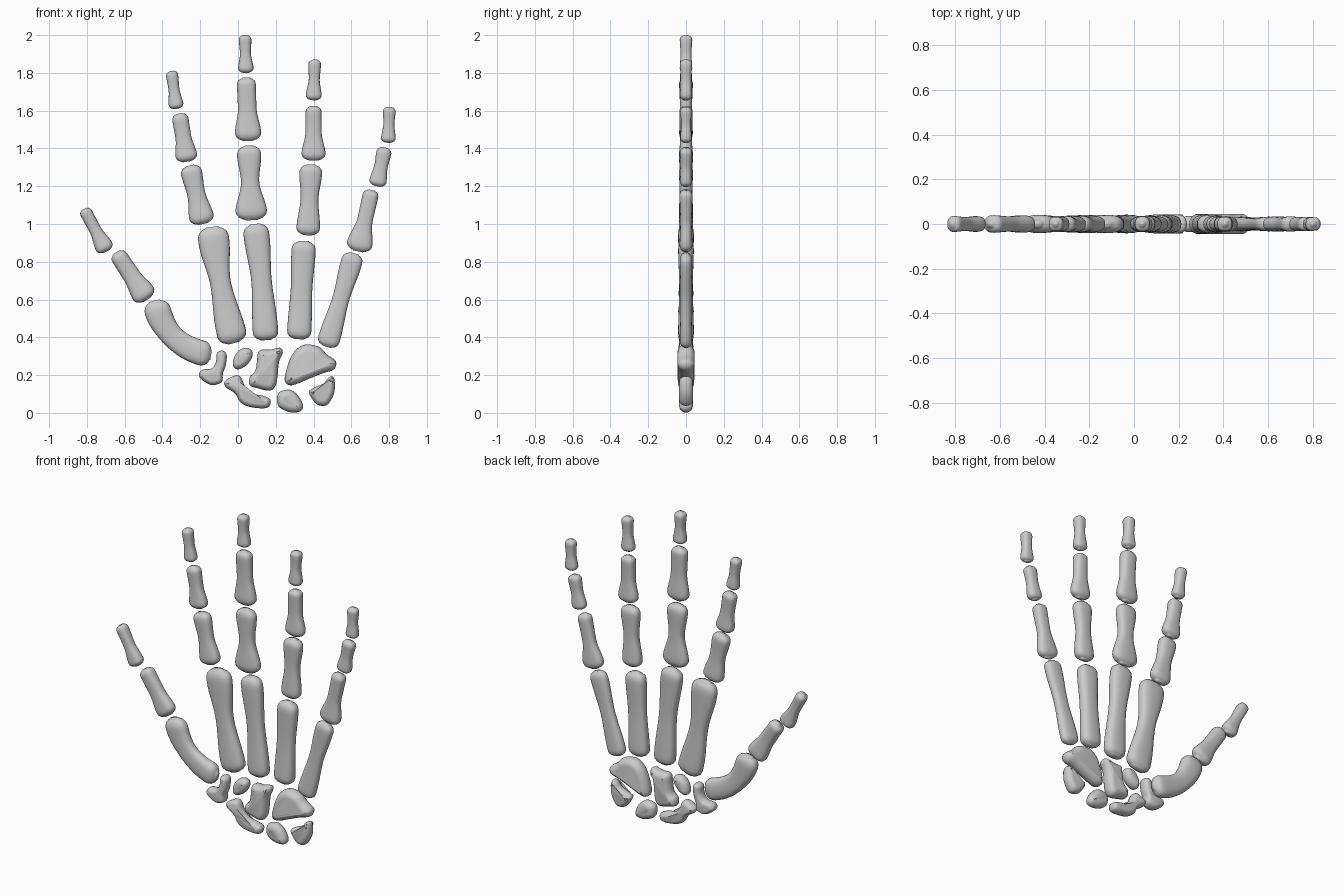
import bpy, bmesh
from math import sin, cos, pi, copysign
from mathutils import Vector

SEG = 28


def finish(name, bm):
    bmesh.ops.recalc_face_normals(bm, faces=bm.faces)
    for f in bm.faces:
        f.smooth = True
    me = bpy.data.meshes.new(name)
    bm.to_mesh(me)
    bm.free()
    ob = bpy.data.objects.new(name, me)
    bpy.context.collection.objects.link(ob)
    return ob


def skin(bm, rings):
    for a, b in zip(rings, rings[1:]):
        n = len(a)
        for i in range(n):
            bm.faces.new((a[i], a[(i + 1) % n], b[(i + 1) % n], b[i]))
    bm.faces.new(rings[0])
    bm.faces.new(rings[-1])


def smooth(x):
    x = min(1, max(0, x))
    return x * x * (3 - 2 * x)


def sgnpow(v, p):
    return copysign(abs(v) ** p, v)


# Long bone: base and tip points, half widths at base / shaft / tip, depth, sideways bow
def long_bone(name, bx, bz, tx, tz, wb, wm, wt, depth, bow=0.0):
    base, tip = Vector((bx, 0, bz)), Vector((tx, 0, tz))
    axis = tip - base
    length = axis.length
    axis.normalize()
    side = Vector((axis.z, 0, -axis.x))
    ts = [0.0, .006, .02, .045, .08, .12] + [.17 + .055 * i for i in range(13)]
    ts += [.88, .92, .955, .98, .994, 1.0]
    bm = bmesh.new()
    rings = []
    for t in ts:
        if t < .52:
            w = wb + (wm - wb) * smooth((t - .1) / .42)
        else:
            w = wm + (wt - wm) * smooth((t - .52) / .36)
        # rounded ends
        cap = 1
        for d, r in ((t * length, wb * .65), ((1 - t) * length, wt * .75)):
            if d < r:
                cap *= max(.12, (1 - (1 - d / r) ** 2.3)) ** (1 / 2.3)
        dep = depth * (1 - .14 * sin(pi * t) ** 2)
        b = bow * 4 * t * (1 - t)
        # keep sections square to the bowed centre line
        tangent = (axis * length + side * bow * 4 * (1 - 2 * t)).normalized()
        across = Vector((tangent.z, 0, -tangent.x))
        c = base + axis * length * t + side * b
        ring = []
        for i in range(SEG):
            a = 2 * pi * i / SEG
            u, v = sgnpow(cos(a), .78), sgnpow(sin(a), .78)
            ring.append(bm.verts.new(c + across * u * w * cap + Vector((0, v * dep * cap, 0))))
        rings.append(ring)
    skin(bm, rings)
    return finish(name, bm)


# Wrist bone: smooth closed outline, rounded off toward front and back
def pebble(name, pts, depth=.04, rnd=.035):
    p = [Vector((x, 0, z)) for x, z in pts]
    n = len(p)
    line = []
    for i in range(n):
        a, b, c, d = p[i - 1], p[i], p[(i + 1) % n], p[(i + 2) % n]
        for k in range(4):
            t = k / 4
            line.append(.5 * (2 * b + (c - a) * t + (2 * a - 5 * b + 4 * c - d) * t * t
                              + (3 * b - a - 3 * c + d) * t ** 3))
    m = len(line)
    normals = []
    for i in range(m):
        tan = (line[(i + 1) % m] - line[i - 1]).normalized()
        normals.append(Vector((tan.z, 0, -tan.x)))   # outlines run clockwise: inward
    bm = bmesh.new()
    rings = []
    for k in range(11):
        a = -pi / 2 + pi * k / 10
        inset = rnd * (1 - cos(a))
        rings.append([bm.verts.new(q + nn * inset + Vector((0, depth * sin(a), 0)))
                      for q, nn in zip(line, normals)])
    skin(bm, rings)
    return finish(name, bm)


# Digits: metacarpal first, then phalanges outward
THUMB = [(-.143, .305, -.44, .595, .066, .06, .07, .042, -.07),
         (-.48, .60, -.645, .85, .064, .047, .045, .040),
         (-.695, .855, -.815, 1.08, .048, .032, .033, .036)]
INDEX = [(-.02, .37, -.137, .985, .078, .055, .082, .042, -.012),
         (-.185, 1.0, -.255, 1.31, .066, .048, .056, .038),
         (-.268, 1.33, -.31, 1.585, .058, .042, .043, .036),
         (-.325, 1.61, -.352, 1.81, .039, .029, .032, .033)]
MIDDLE = [(.148, .385, .09, 1.0, .067, .054, .068, .042, .006),
          (.072, 1.02, .057, 1.415, .084, .048, .064, .038),
          (.055, 1.44, .043, 1.775, .070, .049, .050, .037),
          (.042, 1.80, .037, 2.0, .041, .029, .033, .034)]
RING = [(.322, .39, .35, .91, .064, .057, .064, .042),
        (.37, .94, .387, 1.315, .062, .047, .060, .038),
        (.40, 1.335, .40, 1.625, .064, .043, .042, .036),
        (.40, 1.655, .407, 1.87, .042, .029, .033, .033)]
LITTLE = [(.47, .35, .615, .845, .058, .045, .056, .033),
          (.635, .855, .708, 1.18, .068, .041, .042, .035),
          (.735, 1.20, .778, 1.405, .046, .036, .040, .033),
          (.795, 1.43, .802, 1.62, .039, .029, .033, .031)]

for digit, bones in (("thumb", THUMB), ("index", INDEX), ("middle", MIDDLE),
                     ("ring", RING), ("little", LITTLE)):
    parts = ["metacarpal", "proximal_phalanx", "middle_phalanx", "distal_phalanx"]
    if len(bones) == 3:
        parts.pop(2)
    for part, b in zip(parts, bones):
        long_bone(f"{digit}_{part}", *b)

# Wrist bones
pebble("trapezium", [(-.085, .33), (-.06, .31), (-.065, .25), (-.08, .21), (-.085, .165),
                     (-.13, .147), (-.17, .16), (-.207, .195), (-.19, .228), (-.14, .235),
                     (-.117, .27), (-.112, .315)], .035, .021)
pebble("trapezoid", [(.04, .345), (.074, .33), (.073, .29), (.042, .25), (0, .23),
                     (-.026, .25), (-.02, .295), (.005, .33)], .036, .03)
pebble("capitate", [(.127, .335), (.17, .335), (.222, .345), (.237, .32), (.217, .27),
                    (.21, .2), (.2, .146), (.17, .118), (.105, .13), (.062, .147),
                    (.063, .19), (.09, .22), (.1, .27), (.106, .317)], .042)
pebble("hamate", [(.37, .363), (.433, .347), (.47, .31), (.518, .273), (.507, .23),
                  (.443, .208), (.37, .178), (.285, .146), (.248, .167), (.258, .235),
                  (.285, .305), (.322, .347)], .045, .04)
pebble("scaphoid", [(-.015, .198), (.016, .188), (.037, .14), (.074, .103), (.127, .092),
                    (.17, .072), (.165, .034), (.127, .024), (.053, .034), (.01, .06),
                    (-.016, .103), (-.063, .135), (-.07, .167)], .036, .026)
pebble("lunate", [(.27, .123), (.312, .098), (.343, .045), (.333, .01), (.28, .003),
                  (.222, .028), (.206, .066), (.217, .108)], .036)
pebble("triquetrum", [(.502, .193), (.513, .156), (.507, .098), (.475, .045), (.438, .038),
                      (.407, .055), (.375, .108), (.396, .13), (.454, .156), (.475, .183)],
       .036, .03)
